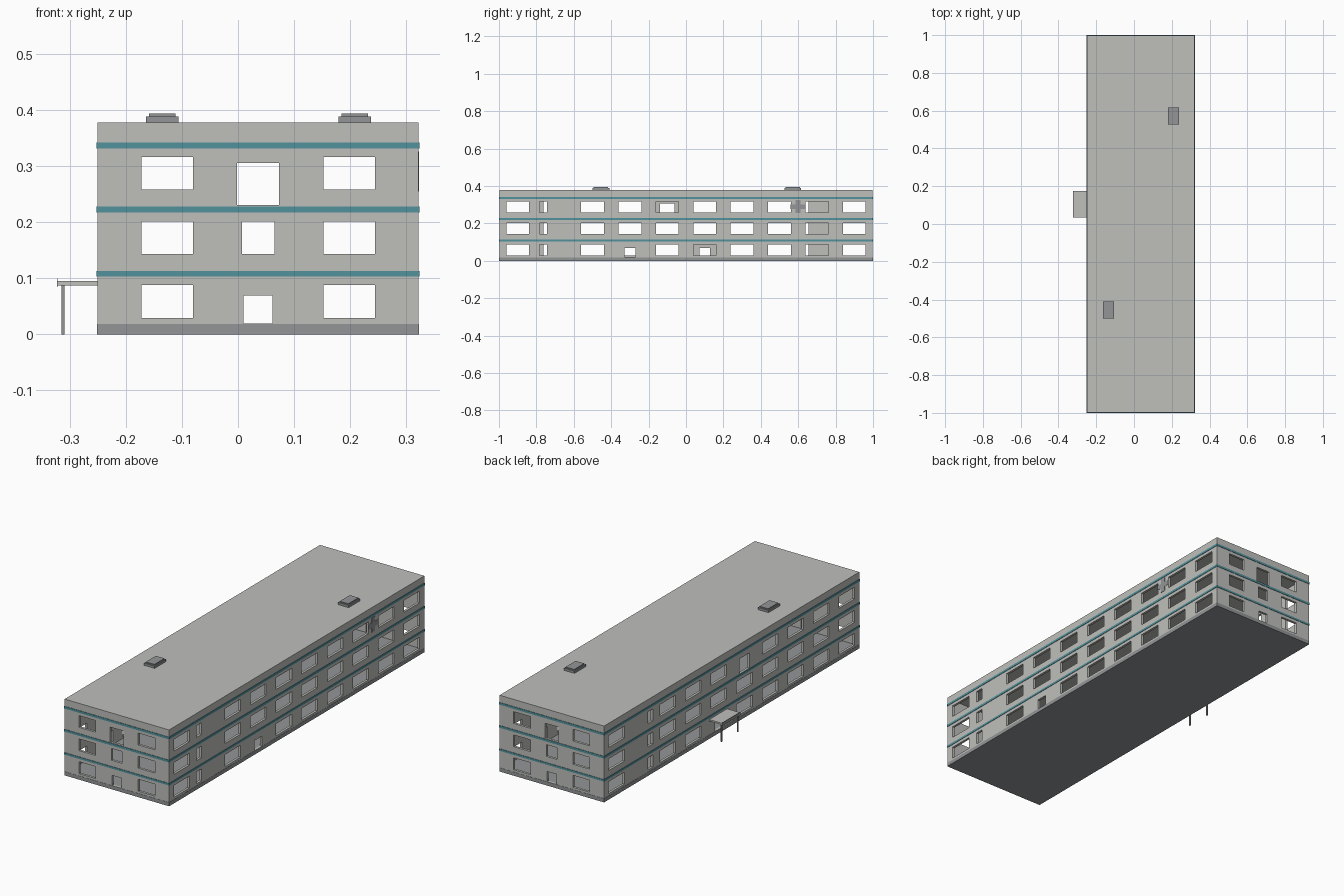
import bpy, bmesh
from mathutils import Matrix, Vector

if "Cube" in bpy.data.objects:
    bpy.data.objects.remove(bpy.data.objects["Cube"])


def material(name, rgb):
    m = bpy.data.materials.new(name)
    m.diffuse_color = (*rgb, 1)
    m.use_nodes = True
    m.node_tree.nodes["Principled BSDF"].inputs["Base Color"].default_value = m.diffuse_color
    return m


LIGHT = material("light_gray", (0.52, 0.52, 0.50))
DARK = material("dark_gray", (0.29, 0.30, 0.31))
TEAL = material("teal", (0.085, 0.29, 0.335))

# Building outline
X0, X1, Y1, TOP = -0.25, 0.3215, 0.998, 0.377
XC, T = (X0 + X1) / 2, 0.012


def add_box(bm, lo, hi, flip=False):
    lo, hi = Vector(lo), Vector(hi)
    mat = Matrix.Translation((lo + hi) / 2) @ Matrix.Diagonal((*(hi - lo), 1))
    verts = bmesh.ops.create_cube(bm, size=1, matrix=mat)["verts"]
    if flip:
        faces = list({f for v in verts for f in v.link_faces})
        bmesh.ops.reverse_faces(bm, faces=faces)


def finish(name, bm, mat):
    me = bpy.data.meshes.new(name)
    bm.to_mesh(me)
    bm.free()
    me.materials.append(mat)
    ob = bpy.data.objects.new(name, me)
    bpy.context.collection.objects.link(ob)
    return ob


def boxes(name, mat, *pairs):
    bm = bmesh.new()
    for lo, hi in pairs:
        add_box(bm, lo, hi)
    return finish(name, bm, mat)


def ring(name, mat, z0, z1, out, depth=0.006):
    """Rectangular hoop wrapped around the building."""
    bm = bmesh.new()
    loops = []
    for off, z in ((out, z0), (out, z1), (out - depth, z1), (out - depth, z0)):
        a, b, c = X0 - off, X1 + off, Y1 + off
        loops.append([bm.verts.new(p) for p in ((a, -c, z), (b, -c, z), (b, c, z), (a, c, z))])
    for i in range(4):
        p, q = loops[i], loops[(i + 1) % 4]
        for j in range(4):
            k = (j + 1) % 4
            bm.faces.new((p[j], p[k], q[k], q[j]))
    return finish(name, bm, mat)


# Hollow shell with walls and flat roof
bm = bmesh.new()
add_box(bm, (X0, -Y1, 0.008), (X1, Y1, TOP))
add_box(bm, (X0 + T, -Y1 + T, 0.014), (X1 - T, Y1 - T, TOP - T), flip=True)
walls = finish("walls_and_roof", bm, LIGHT)

# Openings, each as (centre along wall, width, z0, z1)
FLOORS = [(0.029, 0.088), (0.143, 0.201), (0.258, 0.316)]
DOOR, TALL = (0.019, 0.069), (0.230, 0.305)

end_wall = [(x, 0.0915, *f) for x in (-0.126, 0.1985) for f in FLOORS]
end_wall += [(XC, 0.052, *DOOR), (XC, 0.058, *FLOORS[1]), (XC, 0.075, *TALL)]


def long_wall(s, narrow, special):
    """Side wall; special maps (column, floor) to a replacement opening."""
    out = [(narrow, 0.04, *f) for f in FLOORS]
    for col in (-9, -5, -3, -1, 1, 3, 5, 7 * s, 9):
        for i, f in enumerate(FLOORS):
            w, z = special.get((col, i), (0.122, f))
            out.append((col / 10, w, *z))
    return out


right_wall = long_wall(1, -0.763, {(-3, 0): (0.058, DOOR)})
left_wall = long_wall(-1, 0.636, {(-1, 2): (0.076, TALL), (1, 0): (0.058, DOOR)})

bm = bmesh.new()
D = 0.03
for c, w, z0, z1 in end_wall:
    for y in (-Y1, Y1):
        add_box(bm, (c - w / 2, y - D, z0), (c + w / 2, y + D, z1))
for x, openings in ((X1, right_wall), (X0, left_wall)):
    for c, w, z0, z1 in openings:
        add_box(bm, (x - D, c - w / 2, z0), (x + D, c + w / 2, z1))
cutter = finish("opening_cutter", bm, LIGHT)
cutter.hide_render = True

mod = walls.modifiers.new("openings", "BOOLEAN")
mod.operation, mod.solver, mod.object = "DIFFERENCE", "EXACT", cutter
deps = bpy.context.evaluated_depsgraph_get()
cut = bpy.data.meshes.new_from_object(walls.evaluated_get(deps))
walls.modifiers.clear()
walls.data = cut
bpy.data.objects.remove(cutter)

# Plinth and teal floor bands
boxes("plinth", DARK, ((X0 - 0.001, -Y1 - 0.001, 0), (X1 + 0.001, Y1 + 0.001, 0.0185)))
for i, (z0, z1) in enumerate([(0.103, 0.113), (0.217, 0.228), (0.331, 0.342)]):
    ring(f"floor_band_{i + 1}", TEAL, z0, z1, 0.002)

# Roof hatches: curb with a smaller cap
for name, x, y in (("front", -0.135, -0.455), ("back", 0.208, 0.571)):
    boxes(f"roof_hatch_{name}", DARK,
          ((x - 0.029, y - 0.045, TOP - 0.002), (x + 0.029, y + 0.045, 0.388)),
          ((x - 0.0235, y - 0.039, 0.387), (x + 0.0235, y + 0.039, 0.393)))

# Entrance canopy on the left side with edge board and two posts
boxes("canopy_slab", LIGHT, ((-0.322, 0.035, 0.087), (X0 + 0.002, 0.175, 0.095)))
boxes("canopy_edge", DARK, ((-0.323, 0.034, 0.084), (-0.3215, 0.176, 0.099)))
boxes("canopy_posts", DARK, *[((-0.315, y - 0.003, 0), (-0.3095, y + 0.003, 0.088))
                              for y in (0.042, 0.168)])

# Cross plate on the right wall, one outline extruded
a, b = 0.012, 0.036
quarter = [(b, -a), (b, a), (a, a)]
bm = bmesh.new()
pts = []
for _ in range(4):
    pts += quarter
    quarter = [(-v, u) for u, v in quarter]
face = bm.faces.new([bm.verts.new((X1 - 0.001, 0.598 + u * 1.12, 0.29 + v)) for u, v in pts])
new = bmesh.ops.extrude_face_region(bm, geom=[face])["geom"]
bmesh.ops.translate(bm, vec=(0.0025, 0, 0), verts=[g for g in new if isinstance(g, bmesh.types.BMVert)])
bmesh.ops.recalc_face_normals(bm, faces=bm.faces)
finish("cross_plate", bm, DARK)
